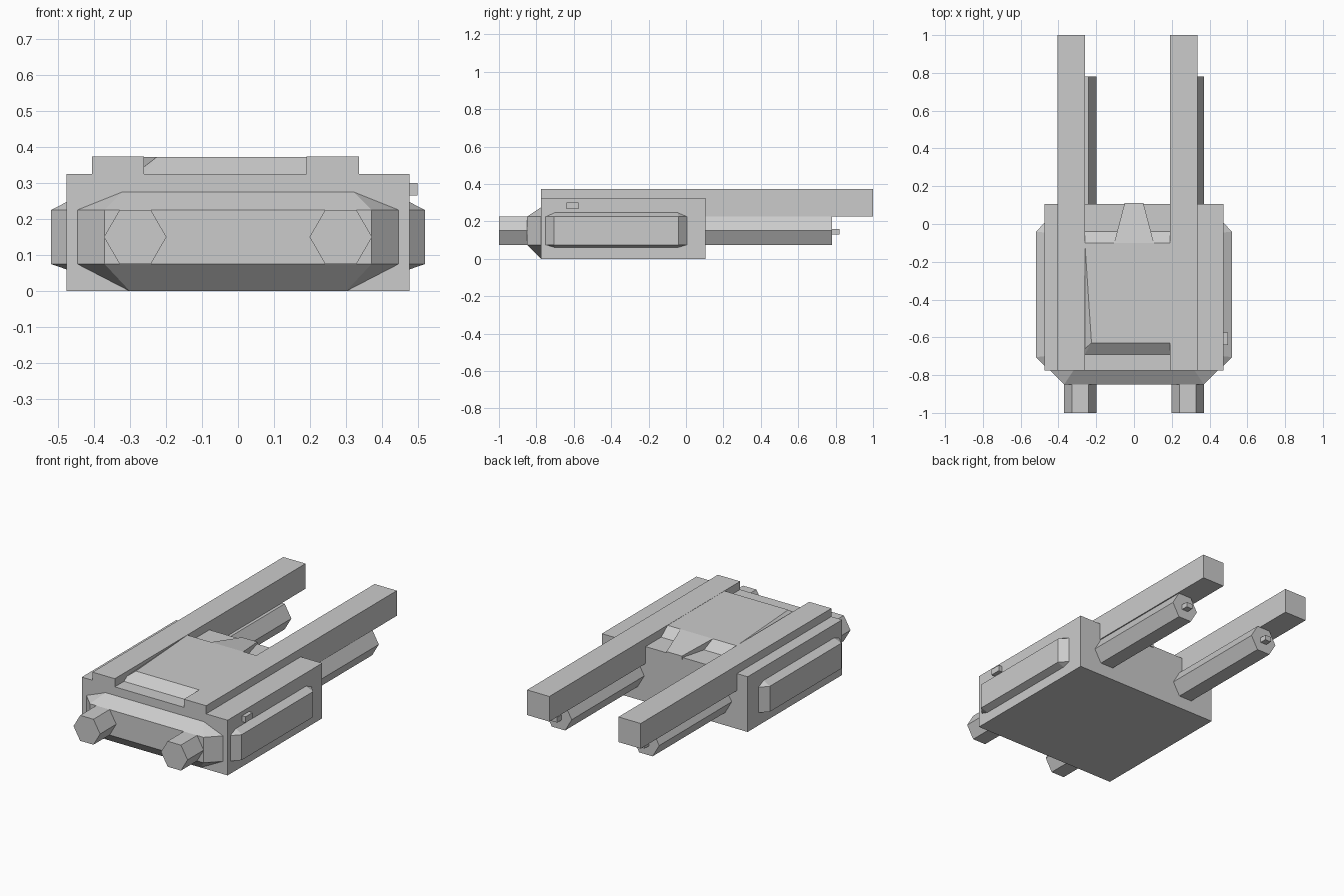
import bpy
import bmesh
import math

cube = bpy.data.objects.get("Cube")
if cube:
    bpy.data.objects.remove(cube, do_unlink=True)

# One grey for the whole model
grey = bpy.data.materials.new("hull grey")
grey.use_nodes = True
colour = (0.6, 0.6, 0.6, 1)
grey.diffuse_color = colour
for node in grey.node_tree.nodes:
    if node.type == "BSDF_PRINCIPLED":
        node.inputs["Base Color"].default_value = colour


def add_object(name, bm):
    bmesh.ops.recalc_face_normals(bm, faces=bm.faces)
    mesh = bpy.data.meshes.new(name)
    bm.to_mesh(mesh)
    bm.free()
    mesh.materials.append(grey)
    obj = bpy.data.objects.new(name, mesh)
    bpy.context.collection.objects.link(obj)
    return obj


def hull(name, points):
    """Convex solid around a few corner points."""
    bm = bmesh.new()
    for p in points:
        bm.verts.new(p)
    bmesh.ops.convex_hull(bm, input=bm.verts)
    bmesh.ops.dissolve_limit(bm, angle_limit=math.radians(1),
                             verts=bm.verts, edges=bm.edges)
    return add_object(name, bm)


def box(name, xs, ys, zs):
    return hull(name, [(x, y, z) for x in xs for y in ys for z in zs])


def prism_y(name, cx, cz, radius, y0, y1, sides=6):
    """Regular prism along y with corners pointing sideways."""
    pts = []
    for i in range(sides):
        a = math.tau * i / sides
        x, z = cx + radius * math.cos(a), cz + radius * math.sin(a)
        pts += [(x, y0, z), (x, y1, z)]
    return hull(name, pts)


# Main body
box("body", (-0.475, 0.475), (-0.775, 0.105), (0, 0.325))

# Chamfered nose plate: octagonal base, rectangular face
nose = []
for s in (-1, 1):
    nose += [(s * 0.37, -0.85, 0.075), (s * 0.37, -0.85, 0.225)]
    nose += [(s * x, -0.775, z) for x, z in
             ((0.30, 0), (0.445, 0.075), (0.445, 0.225), (0.32, 0.275))]
hull("nose_plate", nose)

# Chamfered side pods
for side, s in (("left", 1), ("right", -1)):
    pod = [(s * 0.518, y, z) for y in (-0.705, -0.04) for z in (0.075, 0.225)]
    pod += [(s * 0.475, y, z) for y in (-0.75, 0.005) for z in (0.075, 0.225)]
    pod += [(s * 0.475, y, z) for y in (-0.70, -0.045) for z in (0.06, 0.247)]
    hull(side + "_side_pod", pod)

# Small latch on the left wall
box("side_latch", (0.47, 0.498), (-0.64, -0.575), (0.265, 0.30))

# Top rails, hexagonal tubes and tube tips
for side, x0, cx in (("left", 0.19, 0.285), ("right", -0.405, -0.285)):
    box(side + "_rail", (x0, x0 + 0.145), (-0.775, 1.0), (0.225, 0.373))
    prism_y(side + "_tube", cx, 0.15, 0.0866, -1.0, 0.78)
    box(side + "_tube_tip", (cx - 0.02, cx + 0.02), (0.78, 0.82), (0.13, 0.16))

# Raised hatch between the rails, front left corner trimmed
hatch = [(x, y, 0.325) for x in (-0.26, 0.19) for y in (-0.69, -0.04)]
hatch += [(-0.26, -0.10, 0.372), (0.19, -0.10, 0.372), (0.19, -0.63, 0.372)]
hatch += [(-0.225, -0.63, 0.372), (-0.26, -0.66, 0.345)]
hull("hatch", hatch)

# Tapering tongue running down from the hatch to the rear edge
tongue = []
for s in (-1, 1):
    tongue += [(s * 0.105, -0.10, 0.372), (s * 0.105, -0.10, 0.32)]
    tongue += [(s * 0.05, 0.11, 0.335), (s * 0.05, 0.11, 0.315)]
hull("hatch_tongue", tongue)
